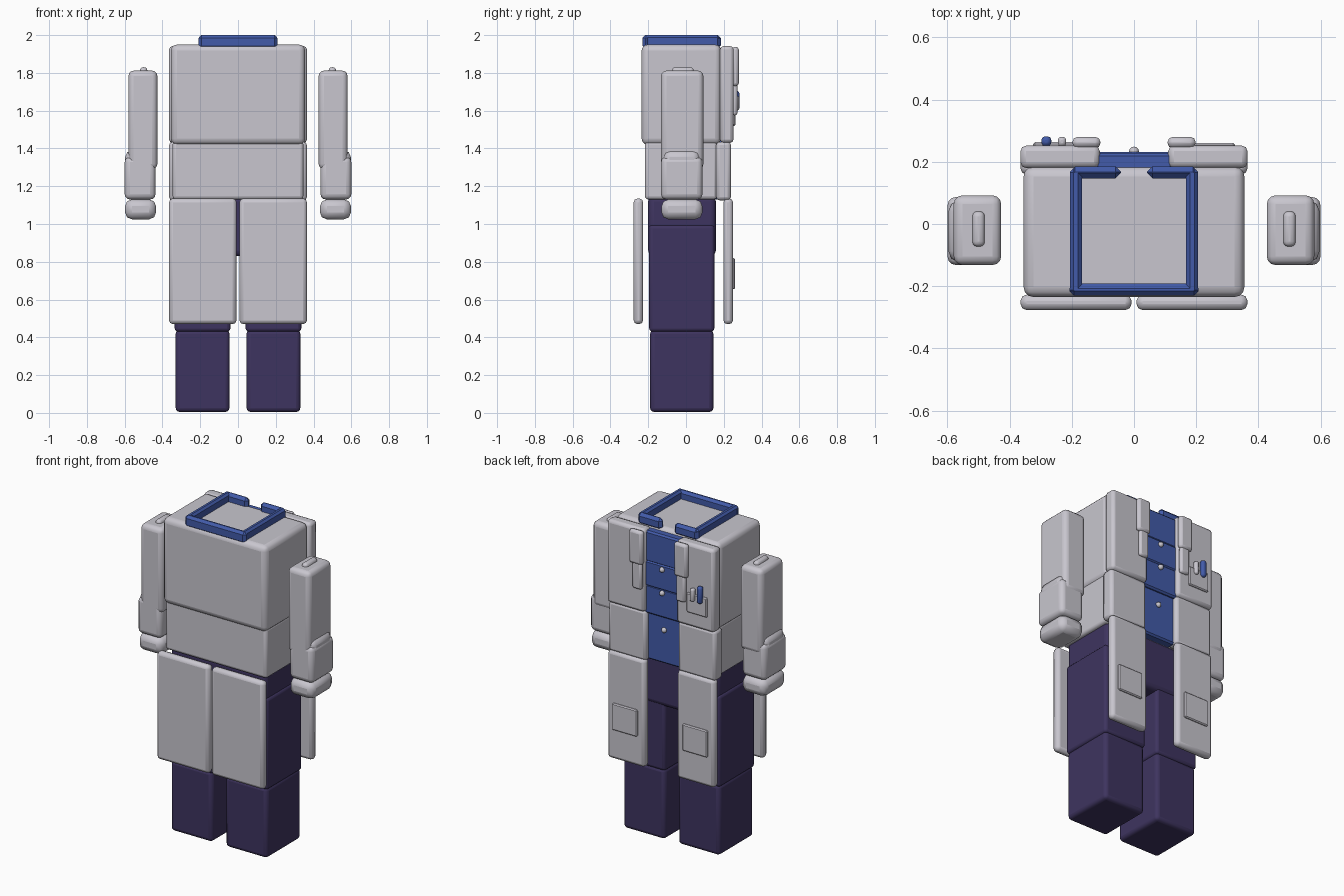
import bpy, bmesh, math

if "Cube" in bpy.data.objects:
    bpy.data.objects.remove(bpy.data.objects["Cube"])

def material(name, rgb):
    m = bpy.data.materials.new(name)
    m.diffuse_color = (*rgb, 1)
    m.use_nodes = True
    m.node_tree.nodes["Principled BSDF"].inputs["Base Color"].default_value = m.diffuse_color
    return m

COAT = material("coat_grey", (0.58, 0.565, 0.62))
BLUE = material("shirt_blue", (0.055, 0.105, 0.40))
DARK = material("trouser_purple", (0.048, 0.034, 0.115))


def box(name, x, y, z, mat, bevel=0.02, segs=3):
    """Rounded box from (min, max) ranges on each axis."""
    bm = bmesh.new()
    bmesh.ops.create_cube(bm, size=1)
    for v in bm.verts:
        v.co = [(lo + hi) / 2 + c * (hi - lo) for c, (lo, hi) in zip(v.co, (x, y, z))]
    mesh = bpy.data.meshes.new(name)
    bm.to_mesh(mesh)
    bm.free()
    mesh.materials.append(mat)
    ob = bpy.data.objects.new(name, mesh)
    bpy.context.collection.objects.link(ob)
    mod = ob.modifiers.new("bevel", 'BEVEL')
    mod.width, mod.segments = bevel, segs
    for p in mesh.polygons:
        p.use_smooth = segs > 1
    return ob


def pair(name, x, *args, **kw):
    """The same box on both sides."""
    box(name + "_left", x, *args, **kw)
    box(name + "_right", (-x[1], -x[0]), *args, **kw)


def button(name, y, z, r=0.016):
    bm = bmesh.new()
    bmesh.ops.create_uvsphere(bm, u_segments=12, v_segments=8, radius=r)
    mesh = bpy.data.meshes.new(name)
    bm.to_mesh(mesh)
    bm.free()
    mesh.materials.append(COAT)
    for p in mesh.polygons:
        p.use_smooth = True
    ob = bpy.data.objects.new(name, mesh)
    ob.location = (0, y, z)
    bpy.context.collection.objects.link(ob)


# Trousers
pair("lower_leg", (0.045, 0.33), (-0.19, 0.145), (0.005, 0.44), DARK, bevel=0.022)
pair("upper_leg", (0.04, 0.335), (-0.195, 0.15), (0.43, 0.995), DARK, bevel=0.018)
box("pelvis", (-0.325, 0.325), (-0.2, 0.158), (0.83, 1.15), DARK, bevel=0.03)

# Coat body
box("upper_body", (-0.355, 0.355), (-0.235, 0.185), (1.42, 1.95), COAT, bevel=0.032)
box("lower_body", (-0.346, 0.346), (-0.218, 0.165), (1.13, 1.44), COAT, bevel=0.018)
pair("chest_panel", (0.11, 0.365), (0.18, 0.252), (1.43, 1.942), COAT, bevel=0.018, segs=2)
pair("waist_panel", (0.11, 0.365), (0.16, 0.238), (1.125, 1.435), COAT, bevel=0.018, segs=2)
pair("front_coat_tail", (0.11, 0.365), (0.198, 0.249), (0.47, 1.135), COAT, bevel=0.02, segs=2)
pair("rear_coat_tail", (0.008, 0.365), (-0.277, -0.227), (0.47, 1.135), COAT, bevel=0.02, segs=2)
pair("tail_pocket", (0.155, 0.325), (0.24, 0.26), (0.655, 0.82), COAT, bevel=0.006, segs=1)

# Lapels and breast pocket with pens
pair("upper_lapel", (0.108, 0.198), (0.244, 0.28), (1.73, 1.938), COAT, bevel=0.016, segs=2)
pair("lower_lapel", (0.118, 0.18), (0.244, 0.272), (1.575, 1.74), COAT, bevel=0.012, segs=2)
box("breast_pocket", (-0.325, -0.185), (0.244, 0.263), (1.52, 1.64), COAT, bevel=0.006, segs=1)
box("grey_pen", (-0.245, -0.218), (0.25, 0.28), (1.6, 1.68), COAT, bevel=0.01, segs=2)
box("blue_pen", (-0.298, -0.266), (0.25, 0.282), (1.6, 1.705), BLUE, bevel=0.012, segs=2)

# Shirt front
for i, (z0, z1, y) in enumerate([(1.74, 1.93, 0.228), (1.59, 1.75, 0.232),
                                 (1.42, 1.60, 0.228), (1.13, 1.43, 0.21)]):
    box(f"shirt_front_{i}", (-0.125, 0.125), (0.15, y), (z0, z1), BLUE, bevel=0.01, segs=1)
for i, (y, z) in enumerate([(0.233, 1.72), (0.233, 1.575), (0.213, 1.34)]):
    button(f"button_{i}", y, z)

# Collar frame, open at the front
box("collar_rear", (-0.208, 0.208), (-0.23, -0.192), (1.928, 2.0), BLUE, bevel=0.015, segs=1)
pair("collar_side", (0.168, 0.206), (-0.225, 0.178), (1.928, 2.0), BLUE, bevel=0.012, segs=1)
pair("collar_front", (0.042, 0.206), (0.147, 0.185), (1.928, 2.0), BLUE, bevel=0.017, segs=1)

# Arms
pair("sleeve", (0.427, 0.58), (-0.132, 0.092), (1.29, 1.812), COAT, bevel=0.028)
pair("shoulder_tab", (0.48, 0.52), (-0.073, 0.041), (1.79, 1.83), COAT, bevel=0.017)
pair("elbow", (0.5, 0.597), (-0.122, 0.075), (1.27, 1.39), COAT, bevel=0.035, segs=2)
pair("cuff", (0.437, 0.6), (-0.132, 0.087), (1.13, 1.355), COAT, bevel=0.028)
pair("hand", (0.434, 0.598), (-0.13, 0.087), (1.025, 1.13), COAT, bevel=0.036, segs=2)

# Smooth rounding with flat faces kept
for ob in list(bpy.context.scene.objects):
    if ob.data.polygons[0].use_smooth:
        bpy.context.view_layer.objects.active = ob
        bpy.ops.object.select_all(action='DESELECT')
        ob.select_set(True)
        bpy.ops.object.shade_smooth_by_angle(angle=math.radians(35))
